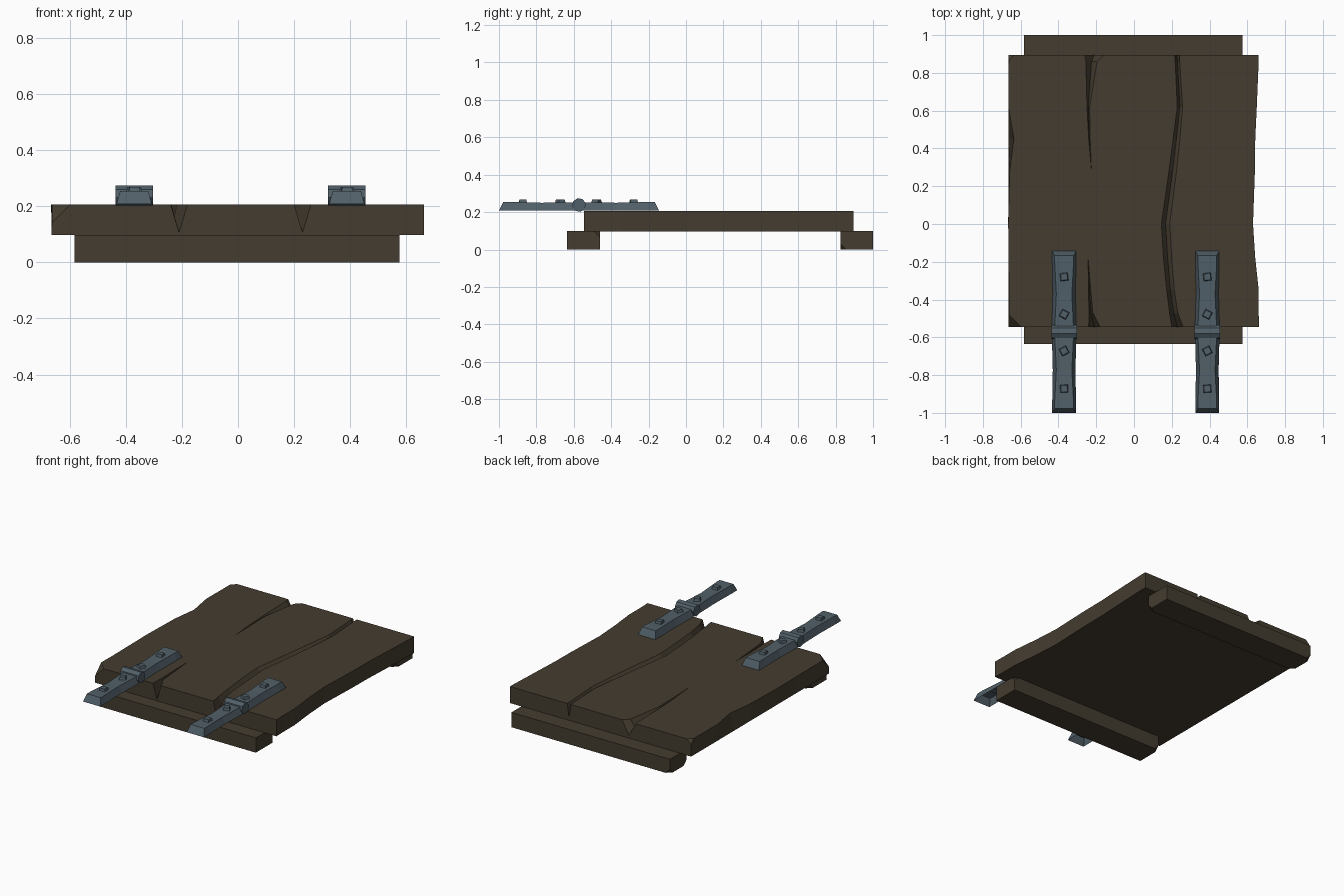
import bpy, bmesh, math
from mathutils import Matrix, Vector

if "Cube" in bpy.data.objects:
    bpy.data.objects.remove(bpy.data.objects["Cube"])


def material(name, rgb):
    m = bpy.data.materials.new(name)
    m.diffuse_color = (*rgb, 1)
    m.use_nodes = True
    m.node_tree.nodes["Principled BSDF"].inputs["Base Color"].default_value = m.diffuse_color
    return m


WOOD = material("dark brown wood", (0.058, 0.045, 0.029))
IRON = material("blue grey iron", (0.082, 0.115, 0.138))


def finish(bm, name, mat, normals=True):
    if normals:
        bmesh.ops.recalc_face_normals(bm, faces=bm.faces)
    me = bpy.data.meshes.new(name)
    bm.to_mesh(me)
    bm.free()
    me.materials.append(mat)
    ob = bpy.data.objects.new(name, me)
    bpy.context.collection.objects.link(ob)
    return ob


def chip(bm, point, size):
    # cut off the corner nearest to a point
    v = min(bm.verts, key=lambda v: (v.co - Vector(point)).length)
    bmesh.ops.bevel(bm, geom=[v], offset=size, segments=1, affect='VERTICES')


# Planked door slab, lofted along y:
# y, left edge, groove 1 (x, half width, depth), groove 2 (same), right edge
TOP, BOTTOM = 0.206, 0.097
stations = [
    (0.895, -.663, -.21, .05, .09, .228, .013, .09, .660),
    (0.86, -.663, -.225, .03, .04, .230, .012, .03, .660),
    (0.62, -.665, -.242, .007, .015, .243, .014, .02, .650),
    (0.45, -.636, -.236, .004, .01, .225, .018, .02, .642),
    (0.28, -.658, -.225, 0, 0, .205, .020, .02, .640),
    (0.00, -.666, -.235, 0, 0, .167, .022, .03, .630),
    (-.18, -.664, -.243, 0, 0, .178, .022, .03, .642),
    (-.35, -.662, -.235, .006, .02, .193, .020, .03, .660),
    (-.47, -.663, -.228, .010, .05, .210, .022, .05, .660),
    (-.545, -.663, -.21, .03, .10, .230, .030, .10, .662),
]
bm = bmesh.new()
rings = []
for y, l, a, wa, da, b, wb, db, r in stations:
    pts = [(-.664, BOTTOM), (l, TOP),
           (a - wa, TOP), (a, TOP - da), (a + wa, TOP),
           (b - wb, TOP), (b, TOP - db), (b + wb, TOP),
           (r, TOP), (r, BOTTOM)]
    rings.append([bm.verts.new((x, y, z)) for x, z in pts])
for p, q in zip(rings, rings[1:]):
    for i in range(len(p)):
        j = (i + 1) % len(p)
        bm.faces.new((p[i], p[j], q[j], q[i]))
bm.faces.new(rings[0])
bm.faces.new(rings[-1])
bmesh.ops.remove_doubles(bm, verts=bm.verts, dist=0.0005)
chip(bm, (-.664, -.545, TOP), 0.065)
chip(bm, (-.664, .895, TOP), 0.03)
finish(bm, "plank_slab", WOOD)


# Cross battens under the slab
def batten(name, y0, y1, chips):
    bm = bmesh.new()
    bmesh.ops.create_cube(bm, size=1, matrix=Matrix.Translation((-.004, (y0 + y1) / 2, .049))
                          @ Matrix.Diagonal((1.158, y1 - y0, .098, 1)))
    for c in chips:
        chip(bm, c, 0.032)
    finish(bm, name, WOOD)


batten("front_batten", -.635, -.46, [(.575, -.46, .098), (-.583, -.46, 0)])
batten("back_batten", .825, 1.0, [(.575, .825, 0), (-.583, .825, 0), (-.583, 1.0, 0)])

# Strap hinges
HINGE_Y = -0.572


def leaf(name, cx, side):
    # hollow tapered strap, open underneath, slightly waisted on top
    rows = [(.015, .065, .05, .252), (.2, .06, .041, .25),
            (.37, .063, .05, .254), (.405, .063, .05, .254)]
    bm = bmesh.new()
    grid = []
    for i, (d, wb, wt, z) in enumerate(rows):
        db = .428 if i == 3 else d
        y, yb = HINGE_Y + side * d, HINGE_Y + side * db
        grid.append([bm.verts.new(c) for c in (
            (cx - wb, yb, .208), (cx - wt, y, z), (cx + wt, y, z), (cx + wb, yb, .208))])
    for p, q in zip(grid, grid[1:]):
        for i in range(3):
            f = (p[i], p[i + 1], q[i + 1], q[i])
            bm.faces.new(f if side < 0 else f[::-1])
    bm.faces.new(grid[0][::-1] if side < 0 else grid[0])
    bm.faces.new(grid[-1] if side < 0 else grid[-1][::-1])
    bmesh.ops.recalc_face_normals(bm, faces=bm.faces)
    up = [f for f in bm.faces if abs(f.normal.z) > .9]
    if up and up[0].normal.z < 0:
        bmesh.ops.reverse_faces(bm, faces=bm.faces)
    finish(bm, name, IRON, normals=False)


for label, cx in (("left", -.37), ("right", .388)):
    leaf(label + "_hinge_front_leaf", cx, -1)
    leaf(label + "_hinge_back_leaf", cx, 1)

    # knuckle barrel
    bm = bmesh.new()
    bmesh.ops.create_cone(bm, cap_ends=True, segments=8, radius1=.037, radius2=.037, depth=.134,
                          matrix=Matrix.Translation((cx, HINGE_Y, .238))
                          @ Matrix.Rotation(math.pi / 2, 4, 'Y')
                          @ Matrix.Rotation(math.radians(10), 4, 'Z'))
    finish(bm, label + "_hinge_knuckle", IRON)

    # square rivets
    bm = bmesh.new()
    for y, turn in ((-.872, 3), (-.672, 28), (-.478, -28), (-.28, 7)):
        bmesh.ops.create_cone(bm, cap_ends=True, segments=4, radius1=.032, radius2=.024, depth=.024,
                              matrix=Matrix.Translation((cx, y, .256))
                              @ Matrix.Rotation(math.radians(45 + turn), 4, 'Z'))
    finish(bm, label + "_hinge_rivets", IRON)
